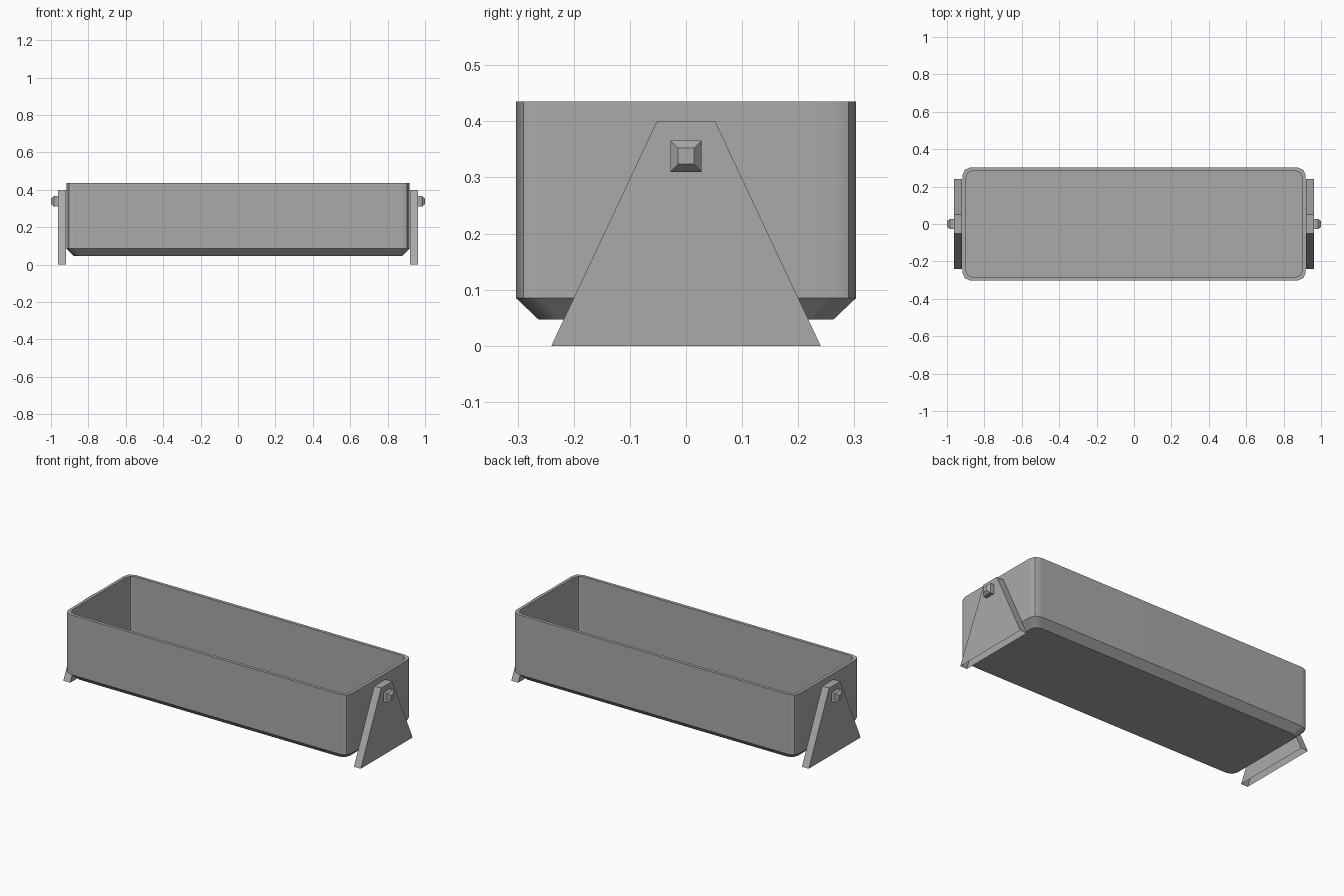
import bpy, bmesh, math

cube = bpy.data.objects.get("Cube")
if cube:
    bpy.data.objects.remove(cube, do_unlink=True)

grey = bpy.data.materials.new("plain_grey")
grey.use_nodes = True
GREY = (0.4, 0.4, 0.4, 1)
grey.diffuse_color = GREY
grey.node_tree.nodes["Principled BSDF"].inputs["Base Color"].default_value = GREY


def rounded_rect(hx, hy, r, z, steps=2):
    """Counter-clockwise rounded rectangle, seen from above."""
    pts = []
    for q, (sx, sy) in enumerate([(1, 1), (-1, 1), (-1, -1), (1, -1)]):
        for i in range(steps + 1):
            a = math.pi / 2 * (q + i / steps)
            pts.append((sx * (hx - r) + r * math.cos(a),
                        sy * (hy - r) + r * math.sin(a), z))
    return pts


def loft(name, loops, cap_start=True, cap_end=True):
    """Join successive point loops with quads and close the chosen ends."""
    bm = bmesh.new()
    rings = [[bm.verts.new(p) for p in loop] for loop in loops]
    for a, b in zip(rings, rings[1:]):
        n = len(a)
        for i in range(n):
            j = (i + 1) % n
            bm.faces.new((a[i], a[j], b[j], b[i]))
    if cap_start:
        bm.faces.new(rings[0][::-1])
    if cap_end:
        bm.faces.new(rings[-1])
    bmesh.ops.recalc_face_normals(bm, faces=bm.faces)
    mesh = bpy.data.meshes.new(name)
    bm.to_mesh(mesh)
    bm.free()
    mesh.materials.append(grey)
    obj = bpy.data.objects.new(name, mesh)
    bpy.context.collection.objects.link(obj)
    return obj


def mirror_x(obj):
    obj.modifiers.new("other_side", 'MIRROR').use_axis[0] = True


# Trough: chamfered base, straight walls, flat rim, straight inside to the floor
trough = loft("trough", [
    rounded_rect(0.88, 0.263, 0.04, 0.047),
    rounded_rect(0.918, 0.303, 0.045, 0.085),
    rounded_rect(0.918, 0.303, 0.045, 0.435),
    rounded_rect(0.9, 0.285, 0.04, 0.435),
    rounded_rect(0.9, 0.285, 0.04, 0.085),
])
bpy.ops.object.select_all(action='DESELECT')
trough.select_set(True)
bpy.context.view_layer.objects.active = trough
bpy.ops.object.shade_smooth_by_angle(angle=math.radians(30))
trough.modifiers.new("flat_walls", 'WEIGHTED_NORMAL').keep_sharp = True

# Side stands: tapered plates, hollow and open underneath
profile = [(-0.24, 0), (0.24, 0), (0.052, 0.4), (-0.052, 0.4)]
stands = loft("side_stands", [[(x, y, z) for y, z in profile] for x in (0.919, 0.963)])
bm = bmesh.new()
bm.from_mesh(stands.data)
under = [f for f in bm.faces if f.calc_center_median().z < 0.01]
bmesh.ops.delete(bm, geom=under, context='FACES_ONLY')
bm.to_mesh(stands.data)
bm.free()
mirror_x(stands)

# Pivot pegs: square studs with tapered tips
corners = [(-1, -1), (1, -1), (1, 1), (-1, 1)]
pegs = loft("pivot_pegs", [
    [(x, h * cy, 0.338 + h * cz) for cy, cz in corners]
    for x, h in [(0.96, 0.028), (0.984, 0.028), (1.0, 0.0145)]
])
mirror_x(pegs)
